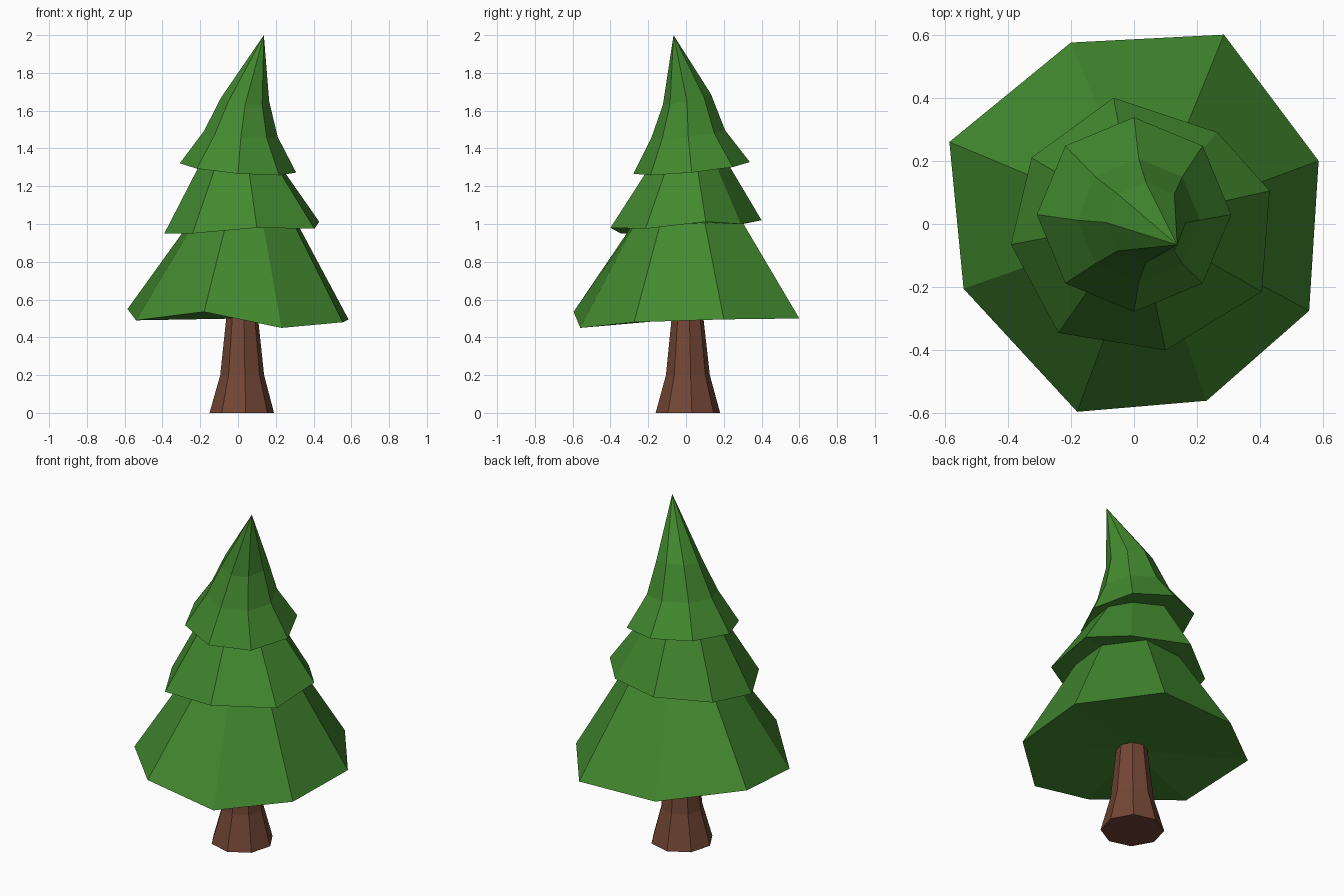
import bpy, bmesh
from math import sin, cos, radians

if "Cube" in bpy.data.objects:
    bpy.data.objects.remove(bpy.data.objects["Cube"])


def material(name, rgb):
    m = bpy.data.materials.new(name)
    m.diffuse_color = (*rgb, 1)
    m.use_nodes = True
    m.node_tree.nodes["Principled BSDF"].inputs["Base Color"].default_value = m.diffuse_color
    return m


def loft(name, rings, mat, apex=None, base=None):
    """Skin a stack of eight-sided rings, ending in an apex or a flat cap."""
    bm = bmesh.new()
    loops = [[bm.verts.new(p) for p in r] for r in rings]
    n = len(loops[0])
    for a, b in zip(loops, loops[1:]):
        for i in range(n):
            j = (i + 1) % n
            bm.faces.new((a[i], a[j], b[j], b[i]))
    for tip, ring in ((base, loops[0]), (apex, loops[-1])):
        if tip:
            v = bm.verts.new(tip)
            for i in range(n):
                bm.faces.new((ring[i], ring[(i + 1) % n], v))
        else:
            bm.faces.new(ring)
    bmesh.ops.recalc_face_normals(bm, faces=bm.faces)
    me = bpy.data.meshes.new(name)
    bm.to_mesh(me)
    bm.free()
    me.materials.append(mat)
    ob = bpy.data.objects.new(name, me)
    bpy.context.collection.objects.link(ob)
    return ob


def octagon(cx, cy, z, r, phase=0, tx=0, ty=0):
    """Regular ring, tilted by slopes tx and ty."""
    pts = []
    for i in range(8):
        a = radians(phase + 45 * i)
        x, y = r * cos(a), r * sin(a)
        pts.append((cx + x, cy + y, z + tx * x + ty * y))
    return pts


def shrink(rim, s, dx, dy, z, tx, ty):
    """Scaled copy of an uneven rim, laid on a tilted plane."""
    return [(x * s + dx, y * s + dy, z + tx * x * s + ty * y * s) for x, y, _ in rim]


green = material("needles", (0.055, 0.25, 0.028))
brown = material("bark", (0.17, 0.062, 0.035))

# Uneven lower rims, counter-clockwise from the right
low = [(.585, .20, .495), (.285, .60, .50), (-.20, .575, .50), (-.585, .26, .55),
       (-.54, -.205, .49), (-.18, -.595, .535), (.23, -.56, .45), (.555, -.275, .48)]
mid = [(.43, .105, 1.012), (.265, .29, 1.0), (-.065, .40, 1.02), (-.325, .21, .985),
       (-.39, -.065, .95), (-.24, -.345, .95), (.10, -.40, .98), (.405, -.215, .975)]

# Foliage: three stepped tiers, the upper one leaning to a point
loft("foliage", [
    low, shrink(low, .50, .02, 0, .99, .04, .04),
    mid, shrink(mid, .53, .005, .005, 1.305, -.07, .10),
    octagon(0, .03, 1.297, .308, 0, -.08, .10),
    octagon(.015, .012, 1.477, .195, 0, -.08, .10),
    octagon(.038, .005, 1.66, .127, 0, -.08, .22),
], green, apex=(.137, -.066, 2.0), base=(.02, .01, .50))

# Trunk: flared at the foot
loft("trunk", [
    octagon(.02, .01, 0, .172, 7),
    octagon(.022, .01, .2, .117, 7),
    octagon(.022, .008, .51, .084, 7),
], brown)
